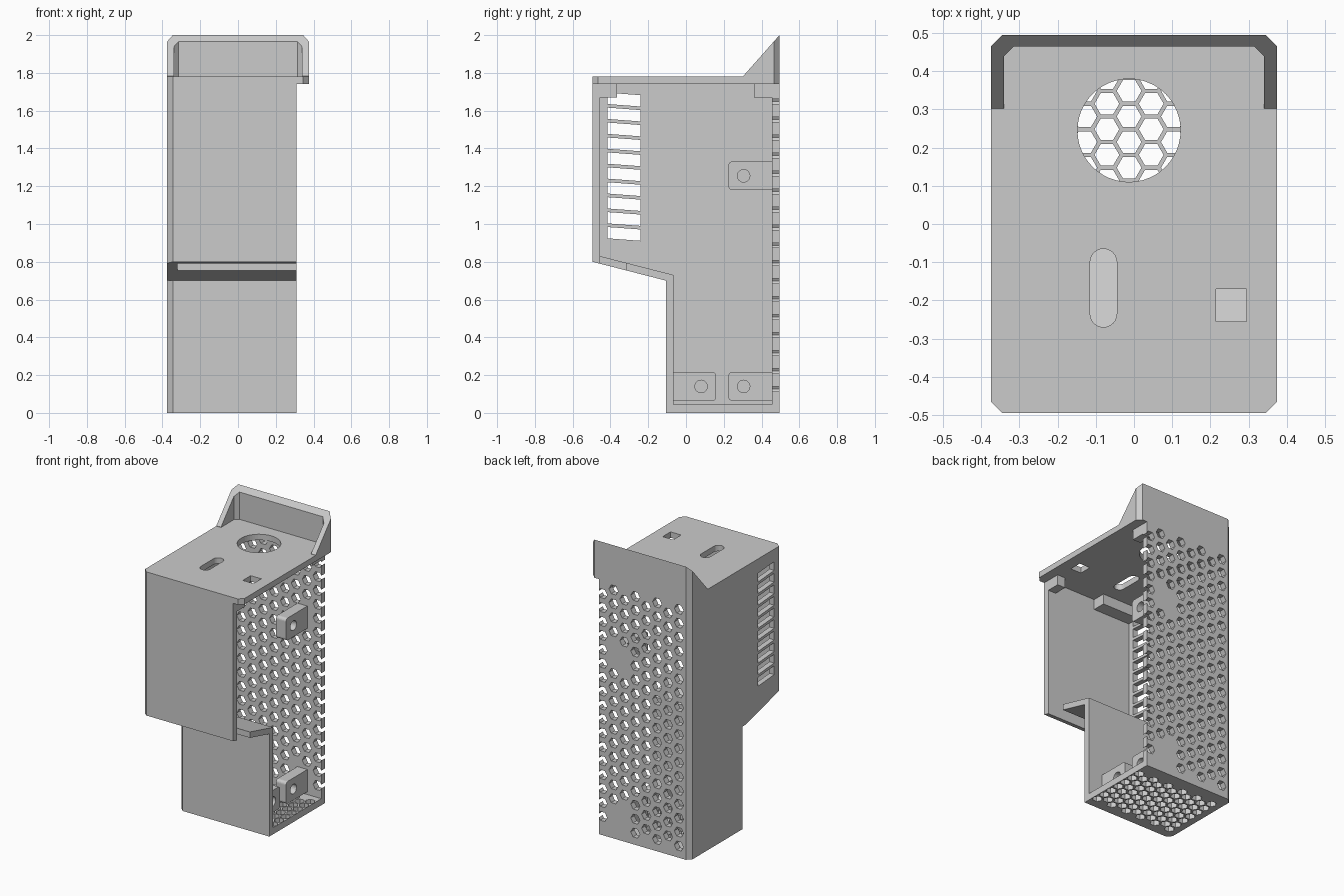
import bpy, bmesh
from math import cos, sin, pi
from mathutils import Vector

cube = bpy.data.objects.get("Cube")
if cube:
    bpy.data.objects.remove(cube, do_unlink=True)

grey = bpy.data.materials.new("plain_grey")
grey.use_nodes = True
grey.diffuse_color = (0.6, 0.6, 0.6, 1)
grey.node_tree.nodes["Principled BSDF"].inputs["Base Color"].default_value = (0.6, 0.6, 0.6, 1)

# Maps a 2D outline point and a depth to 3D for each extrusion axis
PLACE = {
    "x": lambda p, d: Vector((d, p[0], p[1])),
    "y": lambda p, d: Vector((p[0], d, p[1])),
    "z": lambda p, d: Vector((p[0], p[1], d)),
}


def prism(name, outlines, axis, lo, hi):
    """Extrude one or more closed outlines along an axis."""
    bm = bmesh.new()
    place = PLACE[axis]
    for pts in outlines:
        a = [bm.verts.new(place(p, lo)) for p in pts]
        b = [bm.verts.new(place(p, hi)) for p in pts]
        bm.faces.new(a)
        bm.faces.new(b[::-1])
        n = len(pts)
        for i in range(n):
            j = (i + 1) % n
            bm.faces.new((a[j], a[i], b[i], b[j]))
    bmesh.ops.recalc_face_normals(bm, faces=bm.faces)
    mesh = bpy.data.meshes.new(name)
    bm.to_mesh(mesh)
    bm.free()
    mesh.materials.append(grey)
    obj = bpy.data.objects.new(name, mesh)
    bpy.context.collection.objects.link(obj)
    return obj


def cut(obj, cutter):
    """Subtract the cutter, bake the result and remove the cutter."""
    mod = obj.modifiers.new("cut", "BOOLEAN")
    mod.operation = "DIFFERENCE"
    mod.solver = "EXACT"
    mod.object = cutter
    bpy.context.view_layer.update()
    graph = bpy.context.evaluated_depsgraph_get()
    mesh = bpy.data.meshes.new_from_object(obj.evaluated_get(graph))
    obj.modifiers.clear()
    obj.data = mesh
    bpy.data.objects.remove(cutter, do_unlink=True)


def rect(u0, u1, v0, v1):
    return [(u0, v0), (u1, v0), (u1, v1), (u0, v1)]


def arc(u, v, r, start, end, steps):
    return [(u + r * cos(start + (end - start) * i / steps),
             v + r * sin(start + (end - start) * i / steps)) for i in range(steps + 1)]


def ring(u, v, r, sides):
    return arc(u, v, r, 0, 2 * pi, sides)[:-1]


def hex_grid(u0, v0, columns, rows, pitch, flats, skip=lambda u, v: False):
    """Staggered hexagons, pointing sideways; odd columns sit half a step up."""
    cells = []
    for c in range(columns):
        for r in range(rows - c % 2):
            u = u0 + c * pitch * sin(pi / 3)
            v = v0 + (r + 0.5 * (c % 2)) * pitch
            if not skip(u, v):
                cells.append(ring(u, v, flats / 2 / cos(pi / 6), 6))
    return cells


# Stepped housing, open on its left side
housing = prism("housing", [[(-.495, 1.74), (-.495, .80), (-.105, .70), (-.105, 0),
                             (.495, 0), (.495, 1.74)]], "x", -.375, .31)
cut(housing, prism("cavity", [[(-.455, 1.9), (-.455, .83), (-.065, .73), (-.065, .045),
                               (.455, .045), (.455, 1.9)]], "x", -.34, .6))

# Chamfers on the closed vertical corners
for y, lo, hi in ((-.495, .72, 1.9), (-.105, -.1, .70), (.495, -.1, 1.9)):
    cut(housing, prism("chamfer", [ring(-.375, y, .03, 4)], "z", lo, hi))

# Opening in the sloping shelf
cut(housing, prism("shelf_opening", [rect(-.455, -.315, .68, .86)], "x", -.32, .6))

# Slanted vent slots in the closed side wall
slots = []
for i in range(10):
    z = 1.635 - i * .079
    slots.append([(-.415, z), (-.24, z - .013), (-.24, z + .047), (-.415, z + .06)])
cut(housing, prism("vent_slots", slots, "x", -.5, -.3))

# Hexagonal perforation of the back wall, solid behind the lugs
LUG_HEIGHTS = (.14, 1.255)


def behind_lug(x, z):
    return .10 < x < .24 and any(abs(z - h) < .10 for h in LUG_HEIGHTS)


cut(housing, prism("back_holes", hex_grid(-.293, .08, 8, 18, .095, .06, behind_lug),
                   "y", .40, .55))

# Finer perforation of the floor
cut(housing, prism("floor_holes", hex_grid(-.303, -.020, 11, 7, .067, .056),
                   "z", -.1, .1))

# Lid with chamfered corners, round opening, cable slot and square hole
lid = prism("lid", [[(-.375, -.465), (-.345, -.495), (.345, -.495), (.375, -.465),
                     (.375, .465), (.345, .495), (-.345, .495), (-.375, .465)]],
            "z", 1.74, 1.78)
cable_slot = arc(-.08, -.10, .035, 0, pi, 12) + arc(-.08, -.235, .035, pi, 2 * pi, 12)
cut(lid, prism("lid_holes", [ring(-.013, .245, .135, 48), cable_slot,
                             rect(.215, .295, -.255, -.17)], "z", 1.6, 1.9))

# Raised rear lip, its top sloping down towards the front
half = [(.302, .375), (.465, .375), (.495, .345)]
inner = [(.465, .315), (.44, .34), (.302, .34)]
outline = [(-x, y) for y, x in half] + [(x, y) for y, x in reversed(half)]
outline += [(x, y) for y, x in reversed(inner)] + [(-x, y) for y, x in inner]
lip = prism("rear_lip", [outline], "z", 1.78, 2.0)
for v in lip.data.vertices:
    if v.co.z > 1.9:
        v.co.z = 1.78 + (v.co.y - .30) * .22 / .195

# Mounting lugs with rounded free corners and a screw hole
def lug(name, wall, free, z):
    s = 1 if free > wall else -1
    r, top, low = .02, z + .076, z - .076
    upper = [(free + s * (u - r), v) for u, v in arc(0, top - r, r, 0, pi / 2, 5)]
    lower = [(free + s * (u - r), v) for u, v in arc(0, low + r, r, -pi / 2, 0, 5)]
    obj = prism(name, [[(wall, low)] + lower + upper + [(wall, top)]], "x", .13, .205)
    cut(obj, prism("screw_hole", [ring(free - s * .08, z, .033, 24)], "x", 0, .4))


lug("upper_back_lug", .455, .225, LUG_HEIGHTS[1])
lug("lower_back_lug", .455, .225, LUG_HEIGHTS[0])
lug("lower_front_lug", -.065, .16, LUG_HEIGHTS[0])

# Small blocks under the lid at the open side, and a rib by the closed side
prism("front_lid_block", [rect(-.455, -.365, 1.67, 1.74)], "x", .25, .31)
prism("back_lid_block", [rect(.36, .455, 1.67, 1.74)], "x", .25, .31)
prism("front_lid_rib", [rect(-.455, -.365, 1.67, 1.74)], "x", -.34, -.06)
